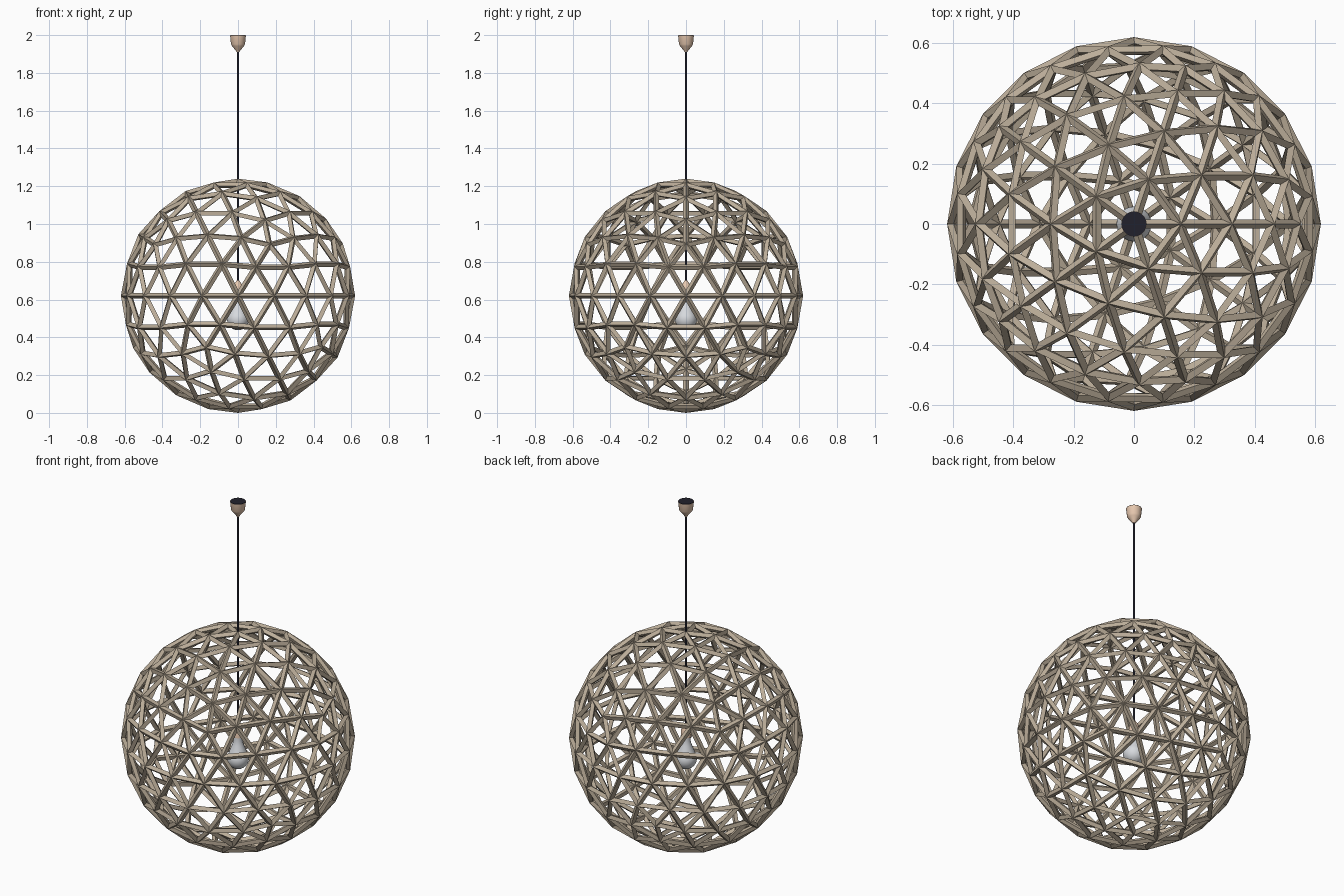
import bpy, bmesh, math

if "Cube" in bpy.data.objects:
    bpy.data.objects.remove(bpy.data.objects["Cube"])


def material(name, color):
    m = bpy.data.materials.new(name)
    m.diffuse_color = (*color, 1)
    m.use_nodes = True
    m.node_tree.nodes["Principled BSDF"].inputs["Base Color"].default_value = m.diffuse_color
    return m


wood = material("weathered_wood", (0.50, 0.42, 0.32))
tan = material("pale_wood", (0.80, 0.58, 0.43))
black = material("black", (0.015, 0.015, 0.025))
glass = material("frosted_glass", (0.68, 0.70, 0.73))


def lathe(name, profile, mat, steps=32, angle=35):
    """Spin an (r, z) profile around the z axis."""
    bm = bmesh.new()
    vs = [bm.verts.new((r, 0, z)) for r, z in profile]
    es = [bm.edges.new(p) for p in zip(vs, vs[1:])]
    bmesh.ops.spin(bm, geom=vs + es, cent=(0, 0, 0), axis=(0, 0, 1),
                   angle=math.tau, steps=steps, use_duplicate=False)
    bmesh.ops.remove_doubles(bm, verts=bm.verts, dist=1e-5)
    bmesh.ops.recalc_face_normals(bm, faces=bm.faces)
    me = bpy.data.meshes.new(name)
    bm.to_mesh(me)
    bm.free()
    ob = bpy.data.objects.new(name, me)
    bpy.context.collection.objects.link(ob)
    me.materials.append(mat)
    bpy.ops.object.select_all(action='DESELECT')
    ob.select_set(True)
    bpy.context.view_layer.objects.active = ob
    bpy.ops.object.shade_smooth_by_angle(angle=math.radians(angle))
    return ob


# geodesic lattice shade
R, T = 0.62, 0.031
bpy.ops.mesh.primitive_ico_sphere_add(subdivisions=3, radius=R - T / 2,
                                      location=(0, 0, R))
shade = bpy.context.object
shade.name = "lattice_shade"
shade.data.materials.append(wood)
wire = shade.modifiers.new("struts", 'WIREFRAME')
wire.thickness = T
wire.offset = 0
wire.use_even_offset = True

# ceiling cup with its dark mounting plate
lathe("ceiling_cup", [(0, 1.91), (0.008, 1.91), (0.012, 1.918), (0.032, 1.942),
                      (0.037, 1.952), (0.042, 1.998), (0, 1.998)], tan)
lathe("mounting_plate", [(0, 1.996), (0.041, 1.996), (0.041, 2.0), (0, 2.0)], black)

# hanging cord
lathe("cord", [(0, 0.68), (0.006, 0.68), (0.006, 1.915), (0, 1.915)], black, 12)

# bulb holder
lathe("bulb_holder", [(0, 0.70), (0.008, 0.70), (0.012, 0.694), (0.022, 0.678),
                      (0.025, 0.67), (0.028, 0.625), (0, 0.625)], tan)

# bulb: neck flowing into a round globe
br, bz = 0.058, 0.496
globe = [(br * math.cos(math.radians(a)), bz + br * math.sin(math.radians(a)))
         for a in range(30, -90, -10)]
lathe("bulb", [(0, 0.632), (0.022, 0.632), (0.023, 0.605), (0.029, 0.58),
               (0.041, 0.55)] + globe + [(0, bz - br)], glass, angle=60)
